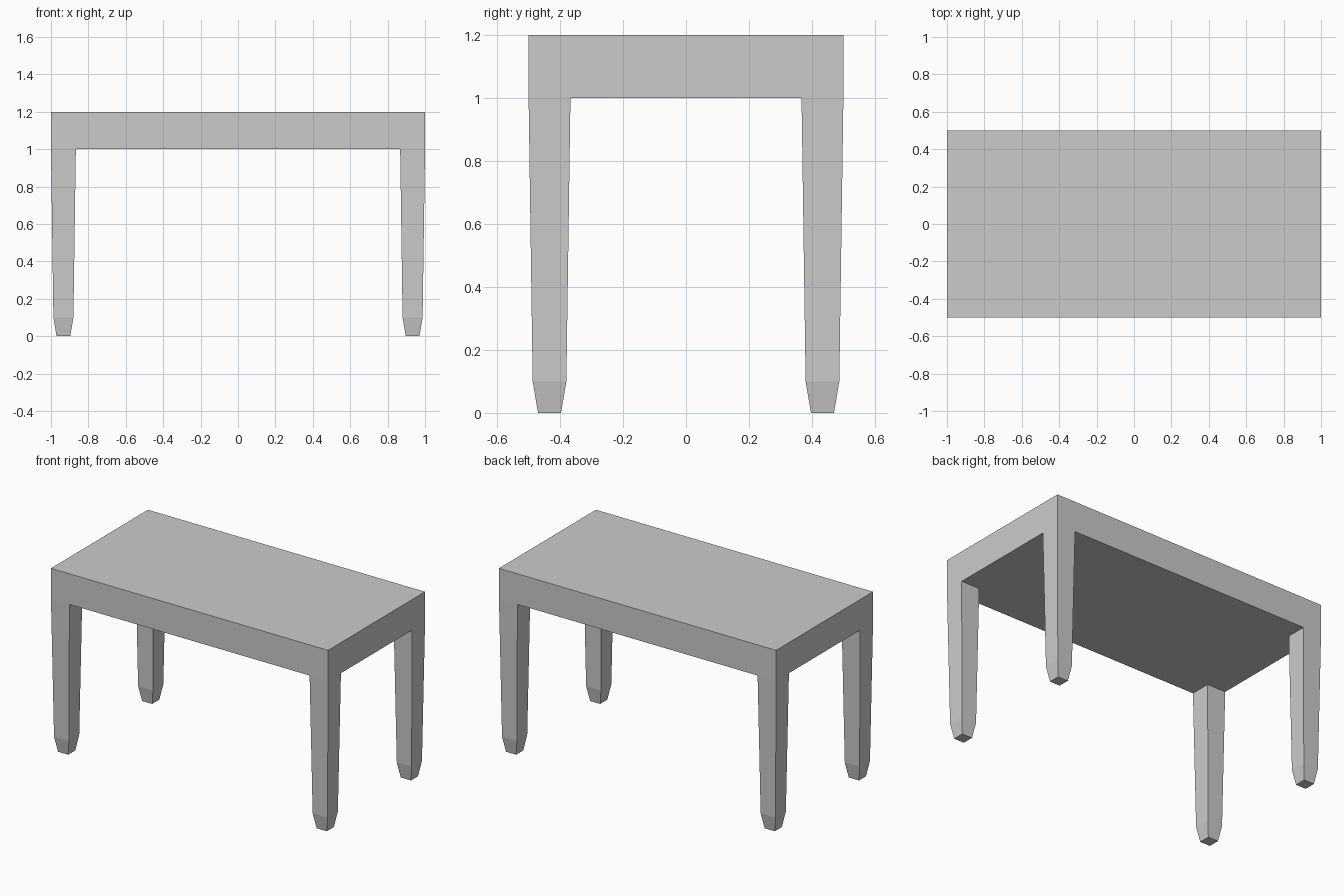
import bpy
import bmesh
from mathutils import Matrix, Vector

if "Cube" in bpy.data.objects:
    bpy.data.objects.remove(bpy.data.objects["Cube"])

LEG = 0.133                                # leg width where it meets the top
STEPS = [(0.1, 0.107), (0.0, 0.073)]       # (height, leg width) below the top


def square_section(bm, face, z, width):
    """Extrude a face down to height z, as a centred square of the given width."""
    face = bmesh.ops.extrude_discrete_faces(bm, faces=[face])["faces"][0]
    c = face.calc_center_median()
    for v in face.verts:
        d = v.co - c
        v.co = Vector((c.x + (width if d.x > 0 else -width) / 2,
                       c.y + (width if d.y > 0 else -width) / 2, z))
    return face


bm = bmesh.new()

# Thick tabletop slab
bmesh.ops.create_cube(bm, size=1, matrix=Matrix.Translation((0, 0, 1.1))
                      @ Matrix.Diagonal((2, 1, 0.2, 1)))

# Cut the slab along the inner faces of the legs
for axis, half in ((Vector((1, 0, 0)), 1.0), (Vector((0, 1, 0)), 0.5)):
    for side in (-1, 1):
        bmesh.ops.bisect_plane(bm, geom=bm.verts[:] + bm.edges[:] + bm.faces[:],
                               plane_co=axis * side * (half - LEG), plane_no=axis)

# Tapered legs with pointed feet, drawn out of the four underside corners
bm.normal_update()
corners = []
for f in bm.faces:
    c = f.calc_center_median()
    if f.normal.z < -0.9 and abs(c.x) > 1 - LEG and abs(c.y) > 0.5 - LEG:
        corners.append(f)
for face in corners:
    for z, width in STEPS:
        face = square_section(bm, face, z, width)

bmesh.ops.recalc_face_normals(bm, faces=bm.faces[:])
mesh = bpy.data.meshes.new("table")
bm.to_mesh(mesh)
bm.free()
bpy.context.collection.objects.link(bpy.data.objects.new("table", mesh))
